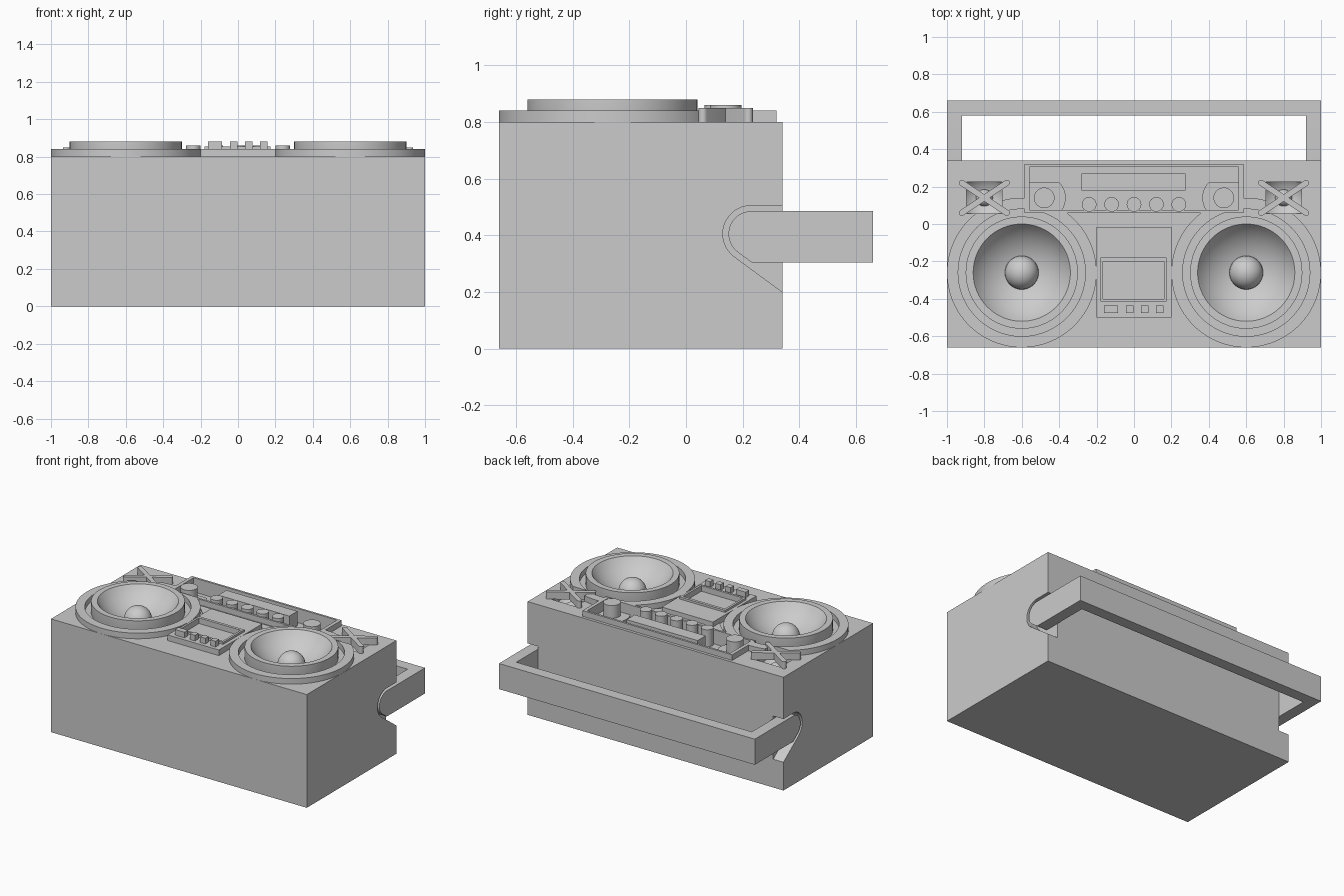
import bpy, bmesh
from math import pi, sin, cos, sqrt, asin, atan2, radians
from mathutils import Vector, Matrix

if "Cube" in bpy.data.objects:
    bpy.data.objects.remove(bpy.data.objects["Cube"])


def finish(name, bm):
    bmesh.ops.remove_doubles(bm, verts=bm.verts, dist=1e-5)
    bmesh.ops.recalc_face_normals(bm, faces=bm.faces)
    me = bpy.data.meshes.new(name)
    bm.to_mesh(me)
    bm.free()
    ob = bpy.data.objects.new(name, me)
    bpy.context.collection.objects.link(ob)
    return ob


def prism(name, pts, lo, hi, axis='z'):
    """Extrude a 2D outline along z (pts = x,y) or along x (pts = y,z)."""
    bm = bmesh.new()
    put = (lambda a, b, h: (a, b, h)) if axis == 'z' else (lambda a, b, h: (h, a, b))
    low = [bm.verts.new(put(a, b, lo)) for a, b in pts]
    top = [bm.verts.new(put(a, b, hi)) for a, b in pts]
    bm.faces.new(low)
    bm.faces.new(top)
    n = len(pts)
    for i in range(n):
        j = (i + 1) % n
        bm.faces.new((low[i], low[j], top[j], top[i]))
    return finish(name, bm)


def box(name, x0, x1, y0, y1, z0, z1):
    return prism(name, [(x0, y0), (x1, y0), (x1, y1), (x0, y1)], z0, z1)


def arc(cx, cy, r, a0, a1, n):
    return [(cx + r * cos(a0 + (a1 - a0) * i / n), cy + r * sin(a0 + (a1 - a0) * i / n))
            for i in range(n + 1)]


def disc(name, x, y, r, z0, z1, n=48):
    return prism(name, arc(x, y, r, 0, 2 * pi, n)[:-1], z0, z1)


def lathe(name, prof, x, y, n=64):
    """Spin a radius/height profile around a vertical axis."""
    bm = bmesh.new()
    vs = [bm.verts.new((r, 0, z)) for r, z in prof]
    es = [bm.edges.new((a, b)) for a, b in zip(vs, vs[1:])]
    bmesh.ops.spin(bm, geom=vs + es, cent=(0, 0, 0), axis=(0, 0, 1), angle=2 * pi,
                   steps=n, use_merge=True)
    bmesh.ops.translate(bm, verts=bm.verts, vec=(x, y, 0))
    return finish(name, bm)


def cut(target, cutter):
    mod = target.modifiers.new("cut", 'BOOLEAN')
    mod.operation = 'DIFFERENCE'
    mod.solver = 'EXACT'
    mod.object = cutter
    bpy.context.view_layer.objects.active = target
    bpy.ops.object.modifier_apply(modifier=mod.name)
    bpy.data.objects.remove(cutter)


def cone_profile(r, z, depth, dome, base):
    """Dome in a spherical bowl, from the centre out to the bowl rim."""
    R = (r * r + depth * depth) / (2 * depth)
    bowl_z = lambda q: z - depth + R - sqrt(R * R - q * q)
    floor = bowl_z(dome)
    pts = [(dome * sin(i * pi / 16), floor + dome * base * cos(i * pi / 16)) for i in range(8)]
    return pts + [(q, bowl_z(q)) for q in (dome + (r - dome) * i / 10 for i in range(11))]


# Cabinet
body = box("cabinet", -1, 1, -0.66, 0.34, 0, 0.8)

# Side slots and handle: rounded end with a sloped lower edge
ARC_END = radians(233.7)
slot = [(0.4, 0.505)] + arc(0.23, 0.405, 0.1, pi / 2, ARC_END, 16) + [(0.34, 0.2), (0.4, 0.156)]
arm = ([(0.66, 0.304), (0.66, 0.485)] + arc(0.23, 0.405, 0.08, pi / 2, ARC_END, 16)
       + [(0.232, 0.304)])
for s, side in ((-1, "left"), (1, "right")):
    cut(body, prism("slot_cutter", slot, s * 0.92, s * 1.1, 'x'))
    prism("handle_arm_" + side, arm, s * 0.92, s * 1, 'x')
box("handle_bar", -0.92, 0.92, 0.58, 0.66, 0.304, 0.485)

# Control panel frame and recess
panel = box("panel_frame", -0.585, 0.585, 0.06, 0.32, 0.8, 0.84)
for target in (body, panel):
    cut(target, box("panel_cutter", -0.56, 0.56, 0.075, 0.305, 0.74, 1))
box("tuner_display", -0.28, 0.275, 0.18, 0.27, 0.73, 0.84)
for i in range(5):
    disc("small_knob", (i - 2) * 0.12, 0.105, 0.039, 0.73, 0.86, 32)

for s, side in ((-1, "left"), (1, "right")):
    # Dial with its round base, flattened at the top
    lim = asin(0.085 / 0.115)
    base = [(max(-0.56, min(0.56, x)), max(y, 0.075))
            for x, y in arc(s * 0.48, 0.14, 0.115, pi - lim, 2 * pi + lim, 40)]
    prism("dial_base_" + side, base, 0.73, 0.77)
    disc("dial_" + side, s * 0.48, 0.14, 0.055, 0.73, 0.86)

    # Large speaker: dome, bowl and raised rim
    cx, cy = s * 0.6, -0.26
    cut(body, disc("speaker_cutter", cx, cy, 0.285, 0.69, 1, 64))
    lathe("speaker_" + side, cone_profile(0.26, 0.88, 0.14, 0.09, 1)
          + [(0.3, 0.88), (0.3, 0.8), (0.28, 0.7), (0, 0.7)], cx, cy)

    # Outer speaker ring, trimmed around the tweeter and panel
    ring = lathe("speaker_ring_" + side,
                 [(0.34, 0.8), (0.34, 0.84), (0.4, 0.84), (0.4, 0.8), (0.34, 0.8)], cx, cy, 96)
    tx = s * 0.8
    hole = (tx - 0.095, tx + 0.095, 0.055, 0.225)
    cut(ring, box("ring_cutter", *hole, 0.7, 1))
    cut(ring, box("ring_cutter", -0.585, 0.585, 0.06, 0.32, 0.7, 1))

    # Tweeter bowl in a square opening
    cut(body, box("tweeter_cutter", *hole, 0.69, 1))
    lathe("tweeter_" + side, cone_profile(0.13, 0.8, 0.08, 0.045, 1)
          + [(0.13, 0.7), (0, 0.7)], tx, 0.14, 48)

    # Crossed guard bars with rounded ends
    half = sqrt(0.12 ** 2 + 0.08 ** 2)
    bar = arc(half, 0, 0.016, -pi / 2, pi / 2, 8) + arc(-half, 0, 0.016, pi / 2, 3 * pi / 2, 8)
    for k in (-1, 1):
        ob = prism("tweeter_guard_" + side, bar, 0.8, 0.85)
        ob.data.transform(Matrix.Translation((tx, 0.14, 0))
                          @ Matrix.Rotation(k * atan2(0.08, 0.12), 4, 'Z'))

# Centre trim below the panel
prism("centre_trim", [(-0.335, 0.045), (-0.2, -0.09), (0.2, -0.09), (0.335, 0.045)], 0.795, 0.806)

# Cassette door, window rim and buttons
door = box("cassette_door", -0.2, 0.2, -0.5, -0.015, 0.8, 0.84)
cut(door, box("window_cutter", -0.165, 0.16, -0.4, -0.2, 0.815, 1))
rim = box("cassette_window_rim", -0.18, 0.175, -0.415, -0.18, 0.83, 0.855)
cut(rim, box("rim_cutter", -0.165, 0.16, -0.4, -0.2, 0.7, 1))
for x0, x1 in ((-0.16, -0.085), (-0.043, -0.003), (0.037, 0.077), (0.117, 0.157)):
    box("cassette_button", x0, x1, -0.475, -0.437, 0.83, 0.88)

# Smooth curved faces, keep edges sharp
bpy.ops.object.select_all(action='SELECT')
bpy.context.view_layer.objects.active = body
bpy.ops.object.shade_smooth_by_angle(angle=radians(30))
